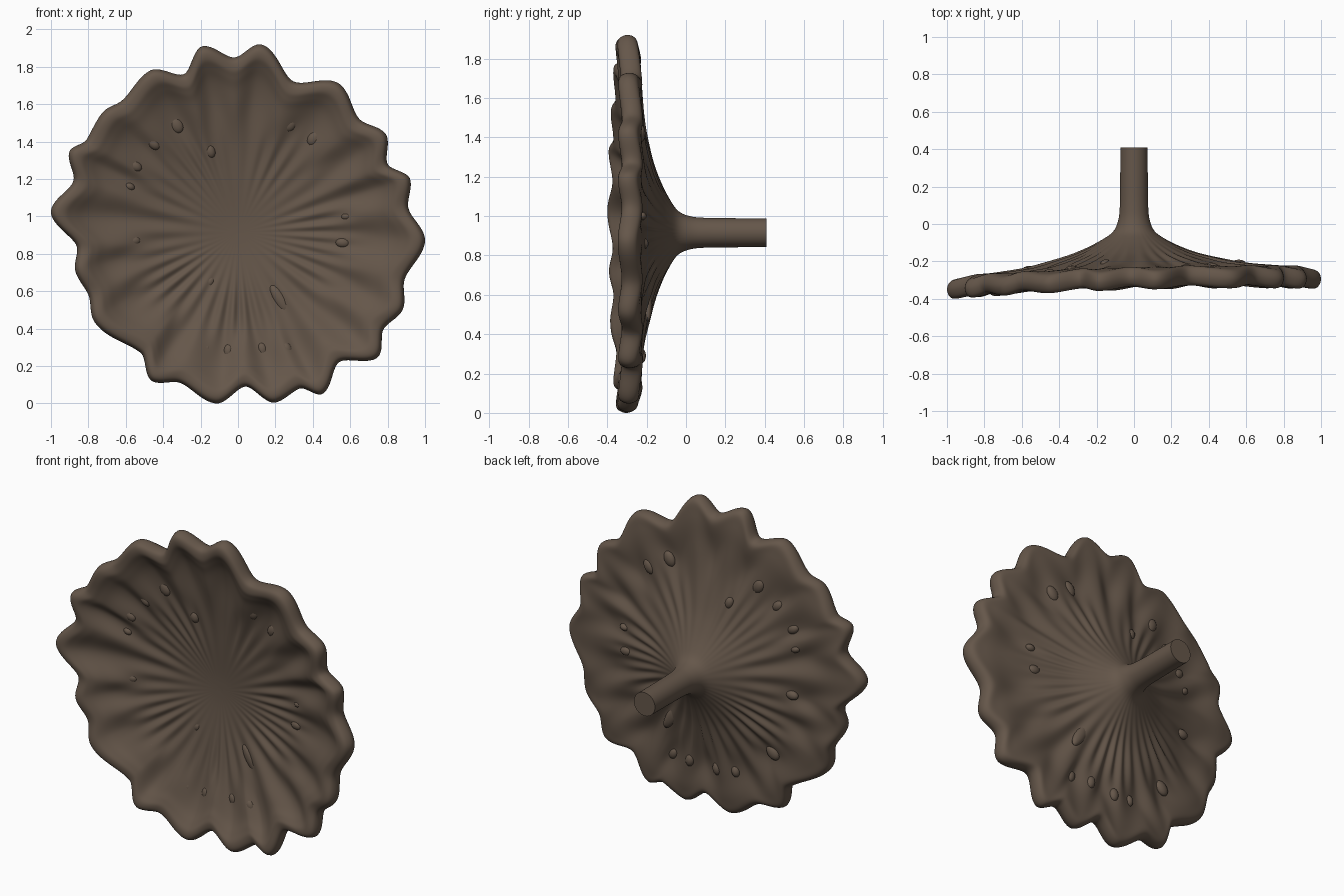
import bpy, bmesh, math
from mathutils import Matrix, Vector

cube = bpy.data.objects.get("Cube")
if cube:
    bpy.data.objects.remove(cube, do_unlink=True)

brown = bpy.data.materials.new("earth brown")
brown.use_nodes = True
brown.diffuse_color = (0.13, 0.094, 0.068, 1)
shader = brown.node_tree.nodes["Principled BSDF"]
shader.inputs["Base Color"].default_value = brown.diffuse_color
shader.inputs["Roughness"].default_value = 0.8

CENTRE_Z = 0.915
SEGMENTS = 432
STEPS = 5

# Scalloped outline, as alternating lobe tips and notches (x, z)
tips = [(.12, 1.92), (.54, 1.71), (.79, 1.44), (.92, 1.2), (1, .87), (.88, .5),
        (.75, .25), (.45, .05), (.2, .005), (-.12, 0), (-.46, .12), (-.77, .44),
        (-.87, .71), (-1, 1.03), (-.9, 1.35), (-.72, 1.56), (-.47, 1.78), (-.19, 1.91)]
notches = [(-.02, 1.85), (.3, 1.72), (.65, 1.52), (.8, 1.28), (.91, 1.05), (.89, .66),
           (.78, .4), (.54, .22), (.33, .08), (.04, .09), (-.31, .11), (-.52, .27),
           (-.8, .58), (-.86, .83), (-.88, 1.19), (-.81, 1.41), (-.62, 1.62), (-.29, 1.76)]

# Section from the dish centre, round the rolled rim, to the stem end (fraction, y)
section = [(0, -.178), (.1, -.181), (.25, -.194), (.45, -.217), (.65, -.252), (.8, -.288),
           (.88, -.322), (.93, -.342), (.98, -.335), (1, -.29), (.975, -.245), (.9, -.235),
           (.75, -.238), (.6, -.22), (.4, -.175), (.28, -.133), (.18, -.085), (.115, -.04),
           (.087, .02), (.078, .1), (.076, .25), (.075, .41)]


def smooth(t):
    t = max(0, min(1, t))
    return t * t * (3 - 2 * t)


def bell(v, middle, width):
    return math.exp(-((v - middle) / width) ** 2)


def polar(point, phase):
    x, z = point[0], point[1] - CENTRE_Z
    return math.atan2(z, x), math.hypot(x, z), phase


keys = sorted([polar(p, 0) for p in tips] + [polar(p, 1) for p in notches])
turn = 2 * math.pi
keys = [(keys[-1][0] - turn, *keys[-1][1:])] + keys + [(keys[0][0] + turn, *keys[0][1:])]


def outline(angle):
    """Rim radius and fold phase (0 at a lobe tip, 1 at a notch)."""
    for a, b in zip(keys, keys[1:]):
        if a[0] <= angle <= b[0]:
            t = (angle - a[0]) / (b[0] - a[0])
            return a[1] + (b[1] - a[1]) * smooth(t), a[2] + (b[2] - a[2]) * t
    return keys[0][1], keys[0][2]


def spline(points):
    pts = [Vector(p) for p in points]
    pts = [pts[0]] + pts + [pts[-1]]
    out = []
    for a, b, c, d in zip(pts, pts[1:], pts[2:], pts[3:]):
        for i in range(STEPS):
            t = i / STEPS
            out.append(b + (c - a) * t / 2 + (2 * a - 5 * b + 4 * c - d) * t * t / 2
                       + (3 * b - a - 3 * c + d) * t ** 3 / 2)
    return out + [pts[-1]]


def surface(f, y, angle):
    rim, phase = outline(angle)
    radius = f * (0.97 + (rim - 0.97) * smooth((f - 0.3) / 0.6))
    x = radius * math.cos(angle)
    # Broad folds follow the lobes; finer, uneven pleats fan out from the stem
    lobe = math.cos(math.pi * phase)
    y += lobe * (0.012 * bell(f, .72, .14) - 0.01 * bell(f, .96, .08))
    wander = 1.5 * math.sin(5 * angle + 1) + 2 * math.sin(3 * angle)
    strength = 0.006 + 0.002 * math.sin(7 * angle) - 0.002 * math.sin(angle)
    y += strength * math.sin(36 * angle + wander) * bell(f, .47, .17)
    # The whole dish leans and bends forward on its right
    y += (0.028 * x - 0.023 * x * x) * smooth(f * 1.5)
    return Vector((x, y, CENTRE_Z + radius * math.sin(angle)))


def add_object(name, bm):
    bmesh.ops.recalc_face_normals(bm, faces=bm.faces)
    mesh = bpy.data.meshes.new(name)
    bm.to_mesh(mesh)
    bm.free()
    mesh.materials.append(brown)
    obj = bpy.data.objects.new(name, mesh)
    bpy.context.collection.objects.link(obj)
    bpy.ops.object.select_all(action='DESELECT')
    obj.select_set(True)
    bpy.context.view_layer.objects.active = obj
    bpy.ops.object.shade_smooth_by_angle(angle=math.radians(50))


# Scalloped dish and stem in one skin
bm = bmesh.new()
angles = [-math.pi + turn * i / SEGMENTS for i in range(SEGMENTS)]
curve = spline(section)
rings = [[bm.verts.new(surface(p.x, p.y, a)) for a in angles] for p in curve[1:]]
for inner, outer in zip(rings, rings[1:]):
    for i in range(SEGMENTS):
        j = (i + 1) % SEGMENTS
        bm.faces.new((inner[i], inner[j], outer[j], outer[i]))
middle = bm.verts.new(surface(0, curve[0].y, 0))
for i in range(SEGMENTS):
    bm.faces.new((middle, rings[0][(i + 1) % SEGMENTS], rings[0][i]))
bm.faces.new(rings[-1])
add_object("scalloped_dish_and_stem", bm)

# Small oval knots showing through both sides (x, z, length)
knots = [(-.15, 1.35, .04), (-.45, 1.39, .04), (-.33, 1.49, .05), (.28, 1.5, .05),
         (.41, 1.42, .05), (.58, 1, .03), (.56, .86, .04), (-.56, .87, .04),
         (-.58, 1.16, .03), (-.55, 1.27, .04), (-.42, .47, .05), (-.15, .65, .035),
         (-.17, .29, .035), (-.05, .28, .04), (.13, .29, .04), (.26, .29, .04),
         (.23, .55, .1)]
bm = bmesh.new()
for x, z, size in knots:
    angle, radius, _ = polar((x, z), 0)
    spot = surface(radius / .97, -.128 - .175 * radius, angle)
    place = (Matrix.Translation((x, spot.y, z)) @ Matrix.Rotation(-angle, 4, 'Y')
             @ Matrix.Diagonal((size, .024, min(size * .7, .035), 1)))
    bmesh.ops.create_uvsphere(bm, u_segments=16, v_segments=10, radius=1, matrix=place)
add_object("oval_knots", bm)
